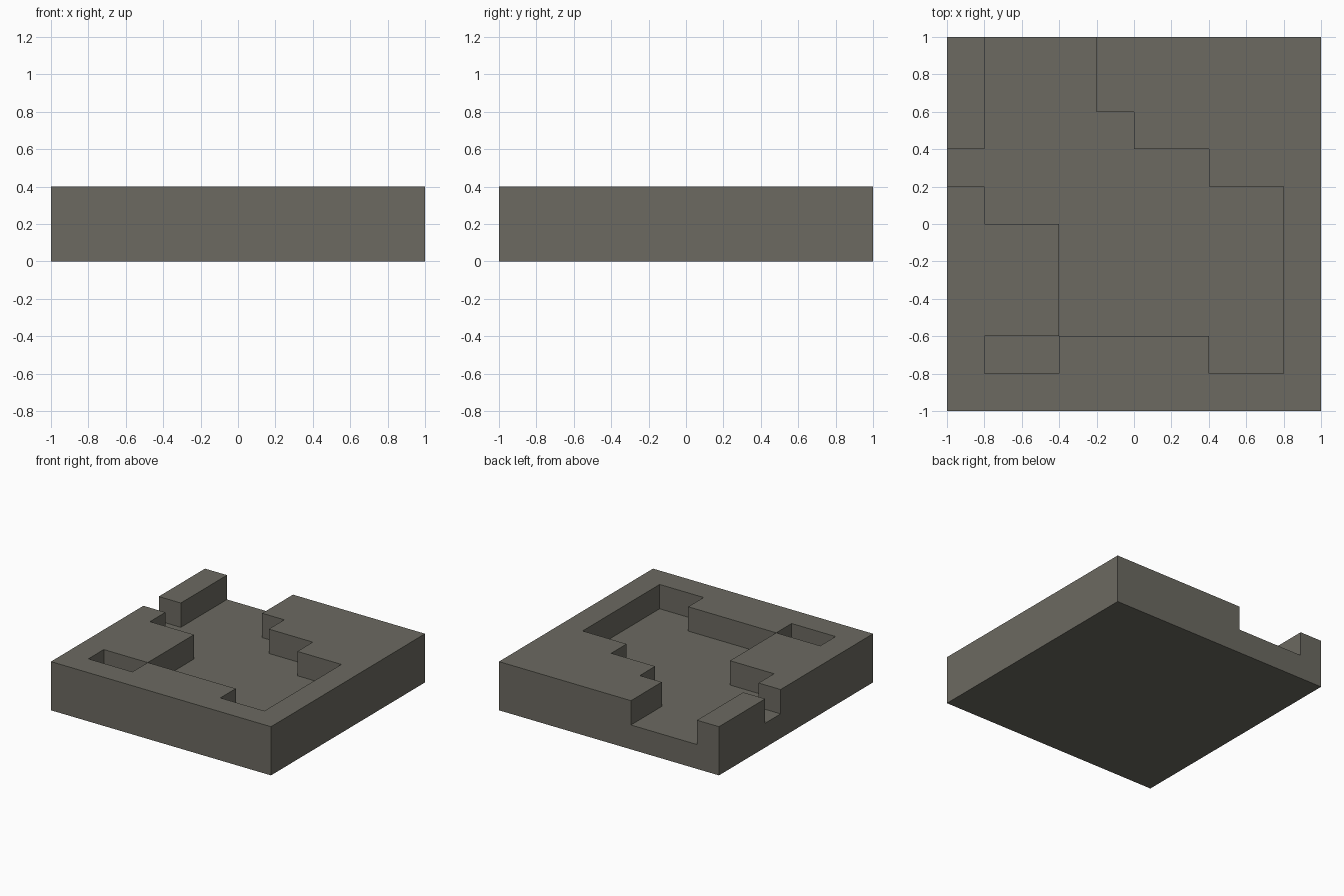
import bpy
import bmesh
import math

cube = bpy.data.objects.get("Cube")
if cube:
    bpy.data.objects.remove(cube, do_unlink=True)

CELL, N = 0.2, 10
FLOOR, TOP = 0.2, 0.4

# Recessed areas as rectangles: x0, x1, y0, y1
RECESSES = [
    (-0.8, -0.2, 0.6, 1.0),    # channel open to the back
    (-0.8, 0.0, 0.4, 0.6),
    (-1.0, 0.4, 0.2, 0.4),     # notch open to the right side
    (-0.8, 0.8, 0.0, 0.2),
    (-0.4, 0.8, -0.6, 0.0),    # main basin
    (0.4, 0.8, -0.8, -0.6),
    (-0.8, -0.4, -0.8, -0.6),  # separate small pit
]


def height(i, j):
    """Surface height of a grid cell, zero outside the slab."""
    if not (0 <= i < N and 0 <= j < N):
        return 0.0
    x, y = (i + 0.5) * CELL - 1, (j + 0.5) * CELL - 1
    low = any(x0 < x < x1 and y0 < y < y1 for x0, x1, y0, y1 in RECESSES)
    return FLOOR if low else TOP


bm = bmesh.new()


def quad(*points):
    bm.faces.new([bm.verts.new(p) for p in points])


# Stepped slab: cell tops, underside, and a wall wherever the level drops
for i in range(N):
    for j in range(N):
        x0, y0 = i * CELL - 1, j * CELL - 1
        x1, y1 = x0 + CELL, y0 + CELL
        h = height(i, j)
        quad((x0, y0, h), (x1, y0, h), (x1, y1, h), (x0, y1, h))
        quad((x0, y1, 0), (x1, y1, 0), (x1, y0, 0), (x0, y0, 0))
        sides = [((x0, y0), (x1, y0), (0, -1)), ((x1, y0), (x1, y1), (1, 0)),
                 ((x1, y1), (x0, y1), (0, 1)), ((x0, y1), (x0, y0), (-1, 0))]
        for a, b, (di, dj) in sides:
            # Walls are split at the floor level so neighbouring edges meet
            for lo, hi in ((0.0, FLOOR), (FLOOR, TOP)):
                if height(i + di, j + dj) <= lo and h >= hi:
                    quad((*a, lo), (*b, lo), (*b, hi), (*a, hi))

# Weld and merge the coplanar cells into large flat faces
bmesh.ops.remove_doubles(bm, verts=bm.verts[:], dist=0.001)
bmesh.ops.dissolve_limit(bm, angle_limit=math.radians(1),
                         verts=bm.verts[:], edges=bm.edges[:])

mesh = bpy.data.meshes.new("recessed_slab")
bm.to_mesh(mesh)
bm.free()
slab = bpy.data.objects.new("recessed_slab", mesh)
bpy.context.scene.collection.objects.link(slab)

# Single grey-brown stone colour
stone = bpy.data.materials.new("stone_grey")
stone.use_nodes = True
color = (0.15, 0.144, 0.12, 1)
stone.diffuse_color = color
stone.node_tree.nodes["Principled BSDF"].inputs["Base Color"].default_value = color
mesh.materials.append(stone)
